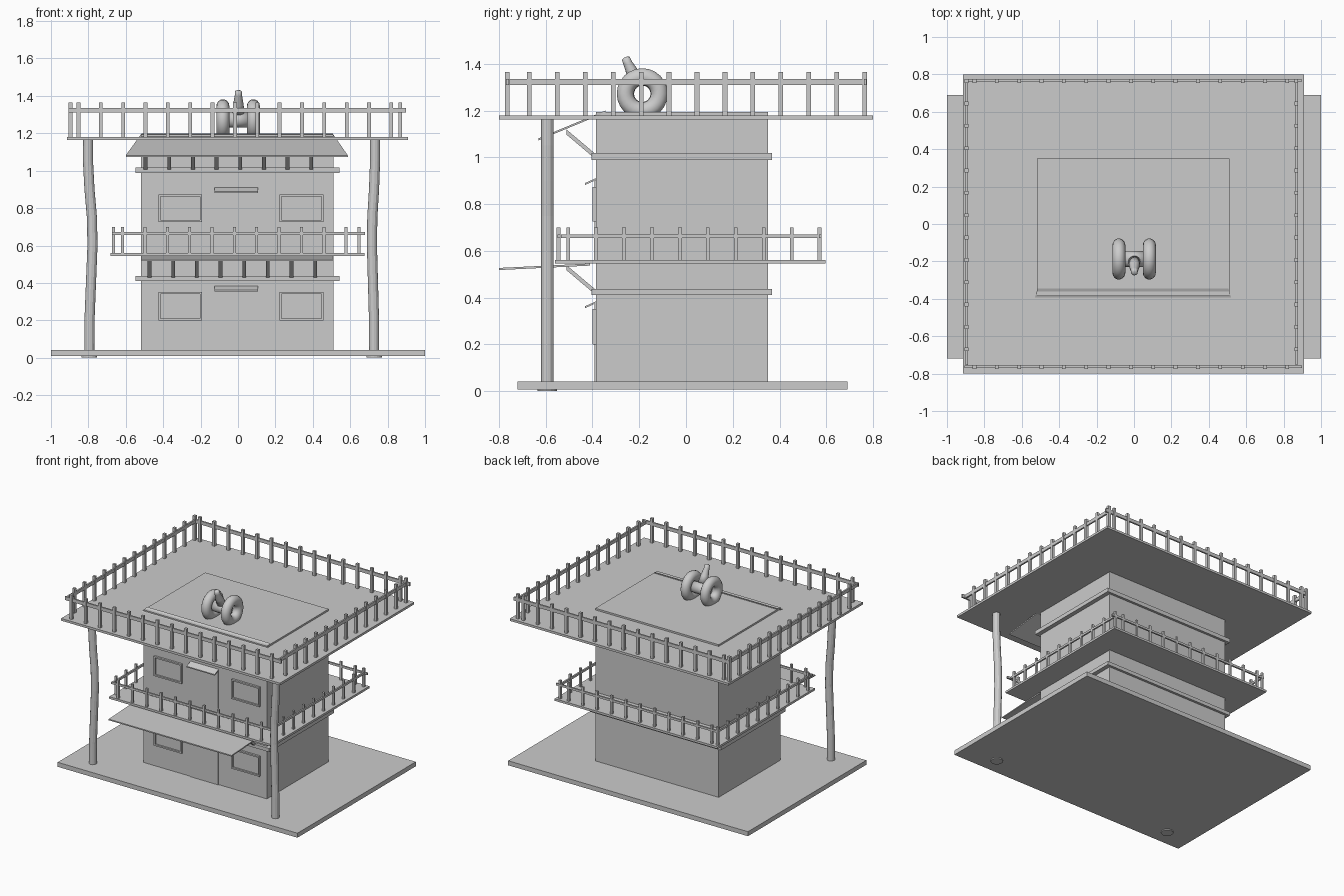
import bpy, bmesh
from math import pi
from mathutils import Vector, Matrix

if "Cube" in bpy.data.objects:
    bpy.data.objects.remove(bpy.data.objects["Cube"])


def finish(bm, name, smooth=False):
    bmesh.ops.recalc_face_normals(bm, faces=bm.faces)
    me = bpy.data.meshes.new(name)
    bm.to_mesh(me)
    bm.free()
    ob = bpy.data.objects.new(name, me)
    bpy.context.collection.objects.link(ob)
    for p in me.polygons:
        p.use_smooth = smooth
    return ob


def add_box(bm, x0, x1, y0, y1, z0, z1):
    m = Matrix.Translation(((x0 + x1) / 2, (y0 + y1) / 2, (z0 + z1) / 2))
    m = m @ Matrix.Diagonal((x1 - x0, y1 - y0, z1 - z0, 1))
    bmesh.ops.create_cube(bm, size=1, matrix=m)


def box(name, *b):
    bm = bmesh.new()
    add_box(bm, *b)
    return finish(bm, name)


def add_slope(bm, back, front, t):
    """Sloping board; back and front are (x0, x1, y, z) of the top edges."""
    v = []
    for dz in (0, -t):
        for x0, x1, y, z in (back, front):
            v += [bm.verts.new((x0, y, z + dz)), bm.verts.new((x1, y, z + dz))]
    for f in ((0, 1, 3, 2), (4, 6, 7, 5), (0, 4, 5, 1), (2, 3, 7, 6), (0, 2, 6, 4), (1, 5, 7, 3)):
        bm.faces.new([v[i] for i in f])


def slope(name, back, front, t):
    bm = bmesh.new()
    add_slope(bm, back, front, t)
    return finish(bm, name)


def tube(name, rings, sides, smooth=False):
    """Capped tube through (centre, axis, radius) rings in the order given."""
    bm = bmesh.new()
    loops = []
    for c, axis, r in rings:
        q = Vector((0, 0, 1)).rotation_difference(Vector(axis))
        loops.append([bm.verts.new(Vector(c) + q @ (Matrix.Rotation(2 * pi * i / sides, 3, 'Z') @ Vector((r, 0, 0))))
                      for i in range(sides)])
    for a, b in zip(loops, loops[1:]):
        for i in range(sides):
            j = (i + 1) % sides
            bm.faces.new((a[i], a[j], b[j], b[i]))
    bm.faces.new(loops[0])
    bm.faces.new(loops[-1])
    return finish(bm, name, smooth)


def ring(name, x, profile, closed_sides=24):
    """Spin a closed (x, radius) profile about the wheel axle."""
    bm = bmesh.new()
    n = len(profile)
    loops = []
    for i in range(closed_sides):
        rot = Matrix.Rotation(2 * pi * i / closed_sides, 3, 'X')
        loops.append([bm.verts.new(Vector((x, -0.187, 1.272)) + rot @ Vector((px, 0, r))) for px, r in profile])
    for i in range(closed_sides):
        a, b = loops[i], loops[(i + 1) % closed_sides]
        for k in range(n):
            bm.faces.new((a[k], a[(k + 1) % n], b[(k + 1) % n], b[k]))
    return finish(bm, name, True)


def railing(name, xs, ys, fx, fy, z0, z1, rz0, rz1, w):
    """Posts and rails on four sides: xs/ys line positions, fx/fy = (first, count)."""
    bm = bmesh.new()
    h, step, t = w / 2, 0.1195, 0.004
    for y in ys:
        for i in range(fx[1]):
            x = fx[0] + step * i
            add_box(bm, x - h, x + h, y - h, y + h, z0, z1)
        add_box(bm, xs[0] - h, xs[1] + 0.03, y - t, y + t + 0.004, rz0, rz1)
    for x in xs:
        for i in range(fy[1]):
            y = fy[0] + step * i
            add_box(bm, x - h, x + h, y - h, y + h, z0, z1)
        add_box(bm, x - t, x + t + 0.004, ys[0] + 0.01, ys[1] + h, rz0, rz1)
    return finish(bm, name)


# Ground plate, tower and trim bands
box("base_plate", -1, 1, -0.72, 0.69, 0.008, 0.042)
box("tower", -0.518, 0.511, -0.385, 0.35, 0.04, 1.193)
box("lower_band", -0.548, 0.543, -0.405, 0.368, 0.411, 0.438)
box("upper_band", -0.548, 0.543, -0.405, 0.368, 0.988, 1.018)

# Balcony and roof decks with railings
box("balcony_floor", -0.682, 0.677, -0.56, 0.597, 0.545, 0.561)
box("roof_deck", -0.915, 0.91, -0.80, 0.80, 1.163, 1.18)
railing("balcony_railing", (-0.665, 0.648), (-0.545, 0.572), (-0.617, 11), (-0.504, 10),
        0.555, 0.70, 0.655, 0.671, 0.016)
railing("roof_railing", (-0.896, 0.867), (-0.765, 0.765), (-0.853, 15), (-0.67, 13),
        1.175, 1.365, 1.31, 1.336, 0.02)

# Sloping awnings
slope("upper_awning", (-0.515, 0.505, -0.345, 1.20), (-0.60, 0.587, -0.63, 1.082), 0.009)
slope("lower_awning", (-0.518, 0.506, -0.41, 0.546), (-0.518, 0.506, -0.80, 0.527), 0.009)

# Diagonal struts under the awnings
for name, x0, z0, z1 in (("lower_struts", -0.473, 0.425, 0.54), ("upper_struts", -0.494, 1.005, 1.12)):
    bm = bmesh.new()
    for i in range(8):
        x = x0 + 0.1265 * i
        add_slope(bm, (x - 0.01, x + 0.01, -0.39, z0 + 0.012), (x - 0.01, x + 0.01, -0.512, z1), 0.022)
    finish(bm, name)

# Doors, door hoods and windows on both storeys
for level, zd, zh, zw0, zw1 in (("lower", 0.04, 0.385, 0.20, 0.352), ("upper", 0.555, 0.912, 0.725, 0.873)):
    box(level + "_door", -0.126, 0.108, -0.391, -0.38, zd, zh - 0.01)
    slope(level + "_door_hood", (-0.126, 0.108, -0.383, zh), (-0.126, 0.108, -0.432, zh - 0.022), 0.008)
    for side, x0, x1 in (("left", -0.425, -0.192), ("right", 0.222, 0.457)):
        bm = bmesh.new()
        b = 0.011
        add_box(bm, x0, x0 + b, -0.40, -0.38, zw0, zw1)
        add_box(bm, x1 - b, x1, -0.40, -0.38, zw0, zw1)
        add_box(bm, x0 + b, x1 - b, -0.40, -0.38, zw0, zw0 + b)
        add_box(bm, x0 + b, x1 - b, -0.40, -0.38, zw1 - b, zw1)
        finish(bm, f"{level}_{side}_window_frame")
        box(f"{level}_{side}_window_pane", x0 + b, x1 - b, -0.388, -0.38, zw0 + b, zw1 - b)

# Crooked front poles
bend = [(0, 0.0), (0.2, 0.001), (0.4, 0.009), (0.6, 0.017), (0.75, 0.014), (0.9, 0.001), (1.05, -0.007), (1.17, -0.006)]
for name, cx, s in (("left_pole", -0.795, 1), ("right_pole", 0.728, -0.7)):
    tube(name, [((cx + s * d, -0.593, z), (0, 0, 1), 0.027) for z, d in bend], 12)
    tube(name + "_foot", [((cx, -0.593, z), (0, 0, 1), 0.042) for z in (0, 0.01)], 16)

# Wheeled cannon on the roof
from math import cos, sin
tyre = [(0.035 * cos(2 * pi * k / 14), 0.073 + 0.037 * sin(2 * pi * k / 14)) for k in range(14)]
ring("left_wheel", -0.081, tyre)
ring("right_wheel", 0.082, tyre)
ring("axle", 0, [(-0.06, 0.035), (0.06, 0.035), (0.06, 0.042), (-0.06, 0.042)])
ax = (0, -0.38, 0.92)
tube("barrel", [((0.002, -0.20, 1.31), ax, 0.032), ((0.002, -0.225, 1.355), ax, 0.028),
                ((0.002, -0.25, 1.405), ax, 0.019), ((0.002, -0.258, 1.424), ax, 0.018),
                ((0.002, -0.26, 1.428), ax, 0.008)], 16, True)
